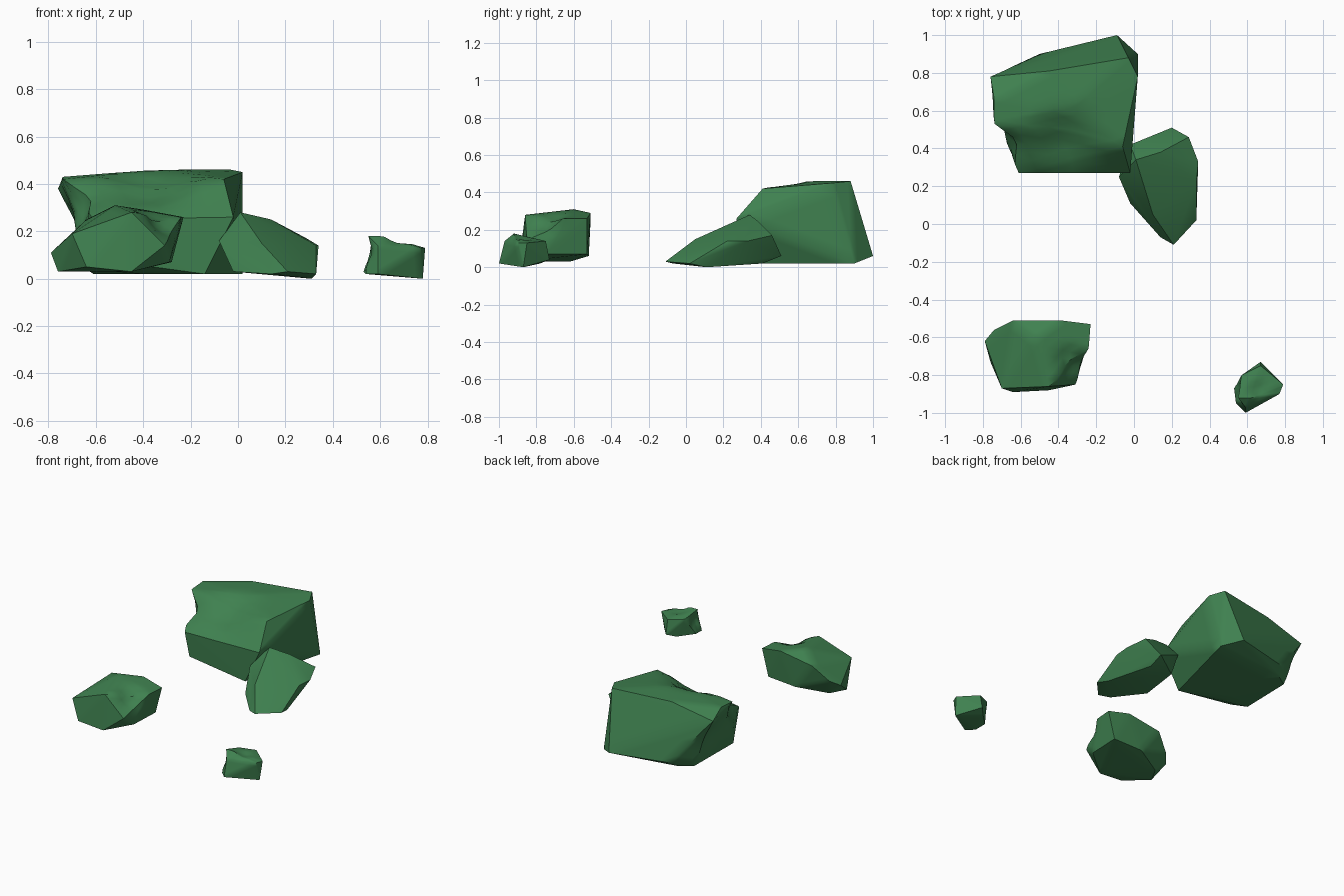
import bpy
import bmesh
import math
from mathutils import Vector

# Remove the default object
default = bpy.data.objects.get("Cube")
if default:
    bpy.data.objects.remove(default, do_unlink=True)

# One mossy green for every rock
GREEN = (0.05, 0.22, 0.08, 1.0)
moss = bpy.data.materials.new("mossy_green")
moss.use_nodes = True
moss.diffuse_color = GREEN
shader = moss.node_tree.nodes["Principled BSDF"]
shader.inputs["Base Color"].default_value = GREEN
shader.inputs["Roughness"].default_value = 0.9


def chip(bm, centre, radius, push):
    """Wear a soft hollow into the surface around a centre."""
    for vert in bm.verts:
        distance = (vert.co - Vector(centre)).length
        if distance < radius:
            falloff = math.cos(distance / radius * math.pi / 2) ** 2
            vert.co += Vector(push) * falloff


def make_rock(name, corners, chips=()):
    """Wrap the corner points in a faceted skin, then chip it."""
    bm = bmesh.new()
    for corner in corners:
        bm.verts.new(corner)
    hull = bmesh.ops.convex_hull(bm, input=bm.verts[:])
    inside = [g for g in hull["geom_interior"] if isinstance(g, bmesh.types.BMVert)]
    bmesh.ops.delete(bm, geom=inside, context="VERTS")
    if chips:
        bmesh.ops.subdivide_edges(bm, edges=bm.edges[:], cuts=5, use_grid_fill=True)
        for settings in chips:
            chip(bm, *settings)
        bmesh.ops.triangulate(bm, faces=bm.faces[:])
    bmesh.ops.recalc_face_normals(bm, faces=bm.faces[:])
    mesh = bpy.data.meshes.new(name)
    bm.to_mesh(mesh)
    bm.free()
    mesh.materials.append(moss)
    rock = bpy.data.objects.new(name, mesh)
    bpy.context.collection.objects.link(rock)
    bpy.ops.object.select_all(action="DESELECT")
    rock.select_set(True)
    bpy.context.view_layer.objects.active = rock
    bpy.ops.object.shade_smooth_by_angle(angle=math.radians(42))


# Large boulder: overhanging top, hollow brow, chamfered back corner
make_rock("large_boulder", [
    (-.76, .78, .38), (-.74, .66, .43), (-.74, .53, .42), (-.36, .6, .46),
    (-.06, .41, .42), (.02, .78, .45), (-.03, .88, .46), (-.45, .81, .45),
    (-.61, .27, .25), (-.3, .28, .26), (-.02, .27, .26),
    (-.09, 1, .06), (.02, .9, .02), (-.5, .9, .06), (-.52, .84, .02),
    (-.61, .78, .02), (-.64, .38, .04), (-.58, .28, .08), (-.28, .28, .07),
    (-.14, .28, .02), (-.4, .38, .02),
], chips=[
    ((-.7, .42, .34), .16, (.06, .02, -.01)),
    ((-.7, .66, .24), .2, (.04, 0, 0)),
    ((-.36, .44, .4), .25, (0, .02, -.05)),
])

# Medium boulder: flat front facet and hollowed right side
make_rock("medium_boulder", [
    (-.7, -.87, .19), (-.45, -.86, .28), (-.31, -.85, .14), (-.45, -.88, .03),
    (-.64, -.89, .05), (-.23, -.53, .26), (-.24, -.66, .26), (-.52, -.6, .31),
    (-.39, -.51, .29), (-.64, -.51, .25), (-.79, -.62, .11), (-.74, -.56, .15),
    (-.76, -.73, .03), (-.28, -.53, .07), (-.5, -.52, .06), (-.7, -.62, .03),
    (-.29, -.76, .07),
], chips=[
    ((-.33, -.73, .24), .13, (-.03, .01, -.03)),
])

# Wedge rock: leans on the large boulder and tapers forward
make_rock("wedge_rock", [
    (.01, .34, .28), (.14, .38, .25), (.34, .33, .14), (.29, .46, .17),
    (.2, .51, .06), (-.02, .42, .18), (-.08, .25, .16), (-.02, .11, .03),
    (.21, -.11, .03), (.14, -.07, .02), (.33, .02, .02), (.31, .11, 0),
    (.33, .22, .14), (.2, .41, .02), (.1, .05, .15), (.02, .4, .03),
])

# Small stone: raised front lip with a hollow behind it
make_rock("small_stone", [
    (.55, -.92, .18), (.62, -.92, .18), (.59, -.97, .14), (.59, -1, .02),
    (.54, -.95, .02), (.53, -.87, .03), (.57, -.8, .15), (.67, -.75, .14),
    (.67, -.73, .04), (.79, -.85, .13), (.77, -.9, .13), (.78, -.87, 0),
    (.62, -.78, .02),
], chips=[
    ((.66, -.88, .17), .08, (0, 0, -.02)),
    ((.54, -.9, .11), .08, (.03, 0, 0)),
])
